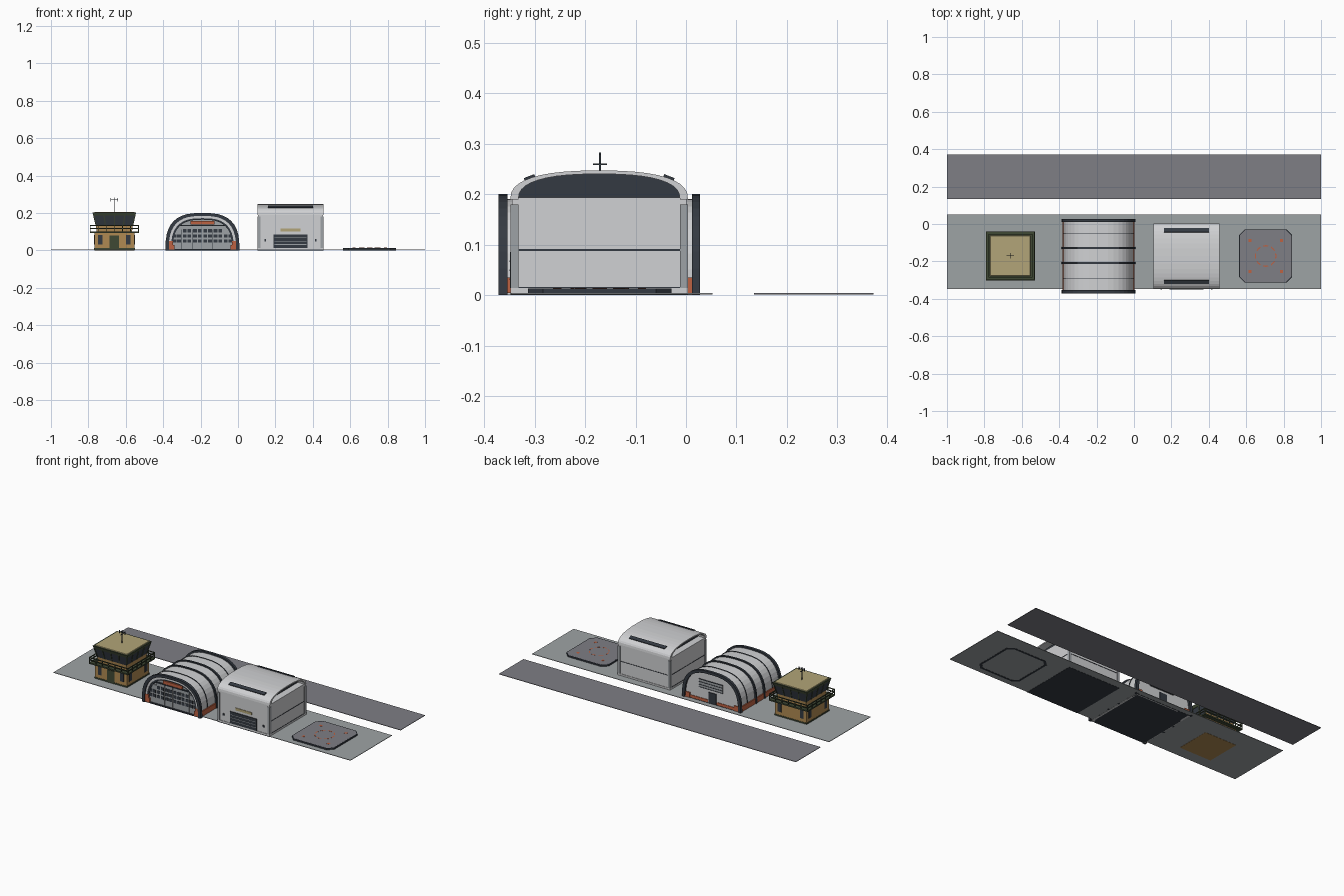
import bpy, bmesh, math
from mathutils import Matrix, Vector

if "Cube" in bpy.data.objects:
    bpy.data.objects.remove(bpy.data.objects["Cube"])


def mat(name, r, g, b):
    m = bpy.data.materials.new(name)
    lin = [(c / 255 / 12.92) if c < 11 else ((c / 255 + 0.055) / 1.055) ** 2.4 for c in (r, g, b)]
    m.diffuse_color = (*lin, 1)
    m.use_nodes = True
    m.node_tree.nodes["Principled BSDF"].inputs["Base Color"].default_value = m.diffuse_color
    return m


CONCRETE = mat("concrete", 158, 163, 165)
ASPHALT = mat("asphalt", 126, 126, 133)
LIGHT = mat("light_metal", 208, 209, 211)
MID = mat("mid_grey", 158, 162, 166)
SLATE = mat("dark_slate", 52, 58, 66)
BROWN = mat("brown_wall", 176, 138, 82)
GREEN = mat("dark_green", 62, 72, 52)
TAN = mat("tan", 178, 165, 120)
ORANGE = mat("orange", 190, 98, 66)


def finish(name, bm, m):
    bmesh.ops.recalc_face_normals(bm, faces=bm.faces)
    me = bpy.data.meshes.new(name)
    bm.to_mesh(me)
    bm.free()
    me.materials.append(m)
    ob = bpy.data.objects.new(name, me)
    bpy.context.collection.objects.link(ob)
    return ob


def boxes(name, spans, m):
    """Join boxes given as (x0, x1, y0, y1, z0, z1)."""
    bm = bmesh.new()
    for x0, x1, y0, y1, z0, z1 in spans:
        mx = Matrix.Translation(((x0 + x1) / 2, (y0 + y1) / 2, (z0 + z1) / 2))
        bmesh.ops.create_cube(bm, size=1, matrix=mx @ Matrix.Diagonal((x1 - x0, y1 - y0, z1 - z0, 1)))
    return finish(name, bm, m)


def prism(name, outline, place, a, b, m):
    """Extrude a closed 2D outline; place(u, v, w) maps it into space."""
    bm = bmesh.new()
    lo = [bm.verts.new(place(u, v, a)) for u, v in outline]
    hi = [bm.verts.new(place(u, v, b)) for u, v in outline]
    n = len(lo)
    bm.faces.new(lo)
    bm.faces.new(hi)
    for i in range(n):
        bm.faces.new((lo[i], lo[(i + 1) % n], hi[(i + 1) % n], hi[i]))
    return finish(name, bm, m)


def ring(name, outer, inner, place, a, b, m):
    """Open arch band between two matching outlines."""
    bm = bmesh.new()
    rows = [[bm.verts.new(place(u, v, w)) for u, v in o] for o, w in ((outer, a), (outer, b), (inner, b), (inner, a))]
    for k in range(4):
        p, q = rows[k], rows[(k + 1) % 4]
        for i in range(len(p) - 1):
            bm.faces.new((p[i], p[i + 1], q[i + 1], q[i]))
    for i in (0, -1):
        bm.faces.new([r[i] for r in rows])
    return finish(name, bm, m)


def arch(a, h, n, z0=0.0, seg=20):
    pts = []
    for i in range(seg + 1):
        t = math.pi * i / seg
        c, s = math.cos(t), max(math.sin(t), 0)
        pts.append((math.copysign(abs(c) ** (2 / n), c) * a, z0 + h * (s ** (2 / n) if s > 1e-6 else 0)))
    return pts


def square(cx, cy, h, z0, z1, h2=None):
    """Four-sided frustum as a bmesh."""
    bm = bmesh.new()
    h2 = h if h2 is None else h2
    mx = Matrix.Translation((cx, cy, (z0 + z1) / 2)) @ Matrix.Rotation(math.pi / 4, 4, 'Z')
    bmesh.ops.create_cone(bm, cap_ends=True, segments=4, radius1=h * 2 ** .5, radius2=h2 * 2 ** .5,
                          depth=z1 - z0, matrix=mx)
    return bm


# Ground and runway
boxes("apron", [(-1, 1, -.347, .052, .001, .004)], CONCRETE)
boxes("runway", [(-1, 1, .135, .371, .001, .004)], ASPHALT)

# ---- Control tower ----
TX, TY = -.661, -.17
finish("tower_body", square(TX, TY, .107, 0, .096), BROWN)
finish("tower_deck", square(TX, TY, .131, .094, .102), GREEN)
finish("tower_cab_base", square(TX, TY, .095, .102, .132, .098), BROWN)
finish("tower_cab_glass", square(TX, TY, .098, .132, .19, .111), SLATE)
finish("tower_roof_rim", square(TX, TY, .112, .186, .203, .117), GREEN)
finish("tower_roof", square(TX, TY, .108, .203, .206, .106), TAN)


def four(spans):
    """Repeat front-side boxes, relative to the tower, on all four sides."""
    out = []
    for x0, x1, y0, y1, z0, z1 in spans:
        out += [(TX + x0, TX + x1, TY + y0, TY + y1, z0, z1), (TX - x1, TX - x0, TY - y1, TY - y0, z0, z1),
                (TX - y1, TX - y0, TY + x0, TY + x1, z0, z1), (TX + y0, TX + y1, TY - x1, TY - x0, z0, z1)]
    return out


rails = [(-.131, .131, -.131, -.127, z, z + .005) for z in (.115, .13)]
rails += [(x - .002, x + .002, -.131, -.127, .1, .133) for x in [-.129 + .043 * i for i in range(7)]]
boxes("tower_railing", four(rails), GREEN)
boxes("tower_windows", four([(s * .075 - .012, s * .075 + .012, -.109, -.1, .032, .082) for s in (-1, 1)]), SLATE)
boxes("tower_door", [(TX - .025, TX + .025, TY - .11, TY - .1, .003, .08)], GREEN)
boxes("tower_trim", four([(-.109, .109, -.109, -.1, .003, .012)]), GREEN)

# Leaning window bars of the cab
bm = bmesh.new()
for side in range(4):
    rot = Matrix.Translation((TX, TY, 0)) @ Matrix.Rotation(side * math.pi / 2, 4, 'Z')
    for u in (-1, -.5, 0, .5, 1):
        vs = [bm.verts.new(rot @ Vector((u * w + d, -w - e, z)))
              for w, z in ((.097, .132), (.111, .19)) for d, e in ((-.003, 0), (-.003, .003), (.003, .003), (.003, 0))]
        for i in range(4):
            j = (i + 1) % 4
            bm.faces.new((vs[i], vs[j], vs[4 + j], vs[4 + i]))
finish("tower_cab_bars", bm, GREEN)
boxes("antenna", [(TX - .002, TX + .002, TY - .002, TY + .002, .2, .283),
                  (TX - .02, TX + .02, TY - .002, TY + .002, .272, .275),
                  (TX - .002, TX + .002, TY - .014, TY + .014, .258, .261),
                  (TX - .02, TX - .017, TY - .002, TY + .002, .26, .28),
                  (TX + .017, TX + .02, TY - .002, TY + .002, .26, .28)], SLATE)

# ---- Arched hangar ----
HX = -.19


def along_y(u, v, w):
    return (HX + u, w, v)


boxes("arched_hangar_floor", [(HX - .185, HX + .185, -.365, .02, 0, .006)], SLATE)
ring("arched_hangar_shell", arch(.188, .191, 2.8), arch(.176, .18, 2.8), along_y, -.358, .016, LIGHT)
for y0, y1 in ((-.371, -.354), (.012, .028)):
    ring("arched_hangar_end_rib", arch(.198, .2, 2.8), arch(.18, .184, 2.8), along_y, y0, y1, SLATE)
for y in (-.209, -.128):
    ring("arched_hangar_rib", arch(.197, .197, 2.8), arch(.184, .186, 2.8), along_y, y - .006, y + .006, SLATE)
for y in (-.29, -.05):
    ring("arched_hangar_thin_rib", arch(.191, .194, 2.8), arch(.184, .186, 2.8), along_y, y - .002, y + .002, SLATE)
ring("arched_hangar_front_lining", arch(.18, .184, 2.8), arch(.168, .172, 2.8), along_y, -.364, -.345, LIGHT)
ring("arched_hangar_inner_frame", arch(.168, .172, 2.8), arch(.158, .164, 2.8), along_y, -.36, -.345, SLATE)
prism("arched_hangar_front_wall", arch(.176, .18, 2.8), along_y, -.348, -.342, MID)
prism("arched_hangar_back_wall", arch(.182, .186, 2.8), along_y, .01, .016, LIGHT)

# Sliding doors with window rows
door, glass = [], []
for i in range(6):
    x = HX - .1375 + i * .055
    door.append((x - .0265, x + .0265, -.355, -.347, .006, .13 if 0 < i < 5 else .115))
    for dx in (-.0125, .0125):
        for z in (.05, .077, .104):
            if z < .1 or 0 < i < 5:
                glass.append((x + dx - .01, x + dx + .01, -.357, -.354, z - .009, z + .009))
boxes("arched_hangar_doors", door, MID)
boxes("arched_hangar_door_gaps", [(HX - .15, HX + .15, -.3495, -.347, .006, .112)], SLATE)
boxes("arched_hangar_door_windows", glass, SLATE)
boxes("arched_hangar_door_track", [(HX - .12, HX + .12, -.358, -.347, .13, .136)], SLATE)
boxes("arched_hangar_sign", [(HX - .064, HX + .064, -.36, -.347, .139, .158)], ORANGE)

# Orange skirts and footings
skirt = []
for s in (-1, 1):
    xs = sorted((HX + s * .182, HX + s * .193))
    skirt.append((*xs, -.356, .013, .004, .035))
    xs = sorted((HX + s * .15, HX + s * .184))
    skirt += [(*xs, -.366, -.35, .004, .03), (*xs, .01, .022, .004, .035)]
    skirt.append((*sorted((HX + s * .158, HX + s * .182)), -.366, -.35, .03, .05))
    skirt.append((*sorted((HX + s * .03, HX + s * .17)), .01, .019, .004, .022))
boxes("arched_hangar_skirt", skirt, ORANGE)

# Rear door and vent
boxes("arched_hangar_rear_door", [(HX - .026, HX + .026, .01, .02, .004, .07)], SLATE)
boxes("arched_hangar_rear_window", [(HX - .07, HX + .09, .01, .019, .085, .135)], MID)
boxes("arched_hangar_rear_slats", [(HX - .07, HX + .09, .01, .021, z, z + .003) for z in (.085, .1, .117, .133)], SLATE)

# ---- Vaulted hangar, its roof running sideways ----
VX, VY, VH = .2805, -.172, .1765


def along_x(u, v, w):
    return (w, VY + u, v)


X0, X1, Y0, Y1 = VX - VH, VX + VH, VY - .176, VY + .176
boxes("vaulted_hangar_floor", [(X0, X1, Y0, Y1, 0, .004)], SLATE)
boxes("vaulted_hangar_walls", [(X0 + .003, X1 - .003, Y0 + .003, Y1 - .003, .004, .193)], LIGHT)
ring("vaulted_hangar_roof", arch(.176, .057, 2.5, .19), arch(.16, .05, 2.5, .19), along_x, X0, X1, LIGHT)
prism("vaulted_hangar_gable", arch(.161, .051, 2.5, .19), along_x, X0 + .045, X1 - .045, SLATE)
boxes("vaulted_hangar_corners", [(x, x + .016, y, y + .016, .014, .18)
                                 for x in (X0, X1 - .016) for y in (Y0, Y1 - .016)], MID)
boxes("vaulted_hangar_plinth", [(X0, X1, Y0, Y1, .004, .014)], LIGHT)
boxes("vaulted_hangar_seams", [(X0 + .001, X1 - .001, Y0 + .015, Y1 - .015, .088, .091),
                               (X0 + .016, X1 - .016, Y1 - .01, Y1 - .001, .088, .091),
                               (X0 + .001, X1 - .001, Y0 + .015, Y1 - .015, .014, .016)], SLATE)
boxes("vaulted_hangar_door", [(VX - .09, VX + .09, Y0 - .001, Y0 + .01, .014, .086)], SLATE)
boxes("vaulted_hangar_door_bars", [(VX - .085, VX + .085, Y0 - .002, Y0, z, z + .003) for z in (.03, .048, .066)], MID)
boxes("vaulted_hangar_sign", [(VX - .054, VX + .054, Y0, Y0 + .01, .101, .116)], TAN)
boxes("vaulted_hangar_lamps", [(x - .005, x + .005, Y0 - .001, Y0 + .01, .048, .06) for x in (VX - .135, VX + .135)], SLATE)
for s in (-1, 1):
    strip = boxes("vaulted_hangar_skylight", [(-.121, .121, -.011, .011, -.003, .003)], SLATE)
    strip.location = (VX, VY + s * .138, .233)
    strip.rotation_euler.x = -s * math.radians(21)

# ---- Landing pad ----
PX, PY = .704, -.171


def pad_outline(h, c):
    return [(h, c - h), (h, h - c), (h - c, h), (c - h, h), (-h, h - c), (-h, c - h), (c - h, -h), (h - c, -h)]


def flat(u, v, w):
    return (PX + u, PY + v, w)


edge = pad_outline(.142, .03)
ring("pad_rim", edge + edge[:1], pad_outline(.13, .026) + [(.13, -.104)], flat, 0, .013, SLATE)
prism("pad_surface", pad_outline(.138, .029), flat, .002, .0135, ASPHALT)
for k in range(8):
    a0 = k * math.pi / 4
    arc = [(r * math.cos(a0 + t), r * math.sin(a0 + t)) for r, ts in ((.058, (-.25, 0, .25)), (.052, (.25, 0, -.25))) for t in ts]
    prism("pad_circle_dash", arc, flat, .013, .0142, ORANGE)
boxes("pad_corner_marks", [(PX + sx * .084 - .008, PX + sx * .084 + .008, PY + sy * .084 - .008, PY + sy * .084 + .008, .013, .0142)
                           for sx in (-1, 1) for sy in (-1, 1)], ORANGE)
